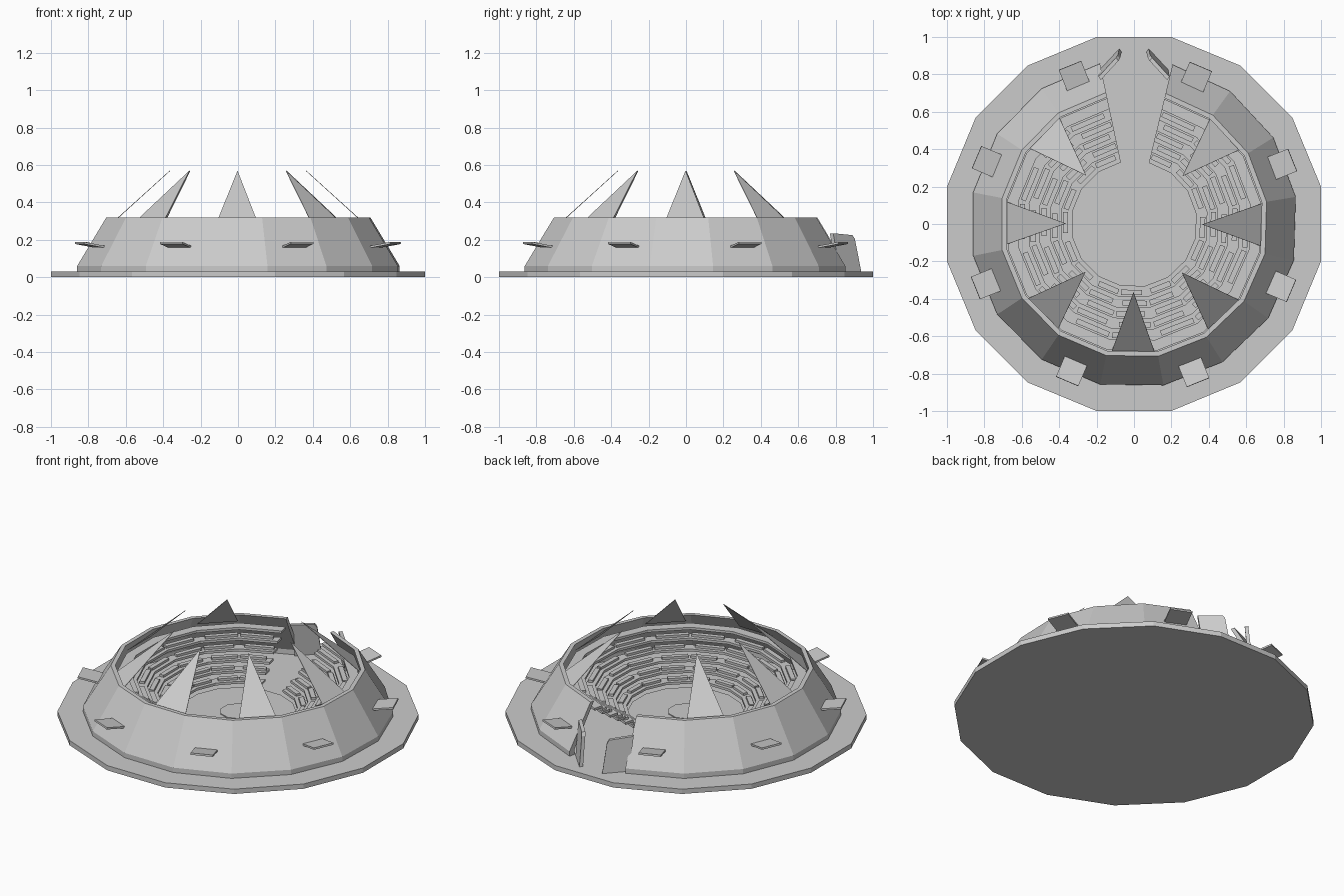
import bpy, bmesh
from math import sin, cos, pi, radians
from mathutils import Matrix, Vector

if "Cube" in bpy.data.objects:
    bpy.data.objects.remove(bpy.data.objects["Cube"])

GAP = radians(12.8)                      # half of the entrance opening (at +y)
SEGS = 15
A0 = pi / 2 + GAP - radians(.8)
STEP = (2 * pi - 2 * GAP) / SEGS
K = 1 / cos(STEP / 2)                    # flat radius to corner radius


def finish(name, bm):
    bmesh.ops.recalc_face_normals(bm, faces=bm.faces)
    me = bpy.data.meshes.new(name)
    bm.to_mesh(me)
    bm.free()
    ob = bpy.data.objects.new(name, me)
    bpy.context.collection.objects.link(ob)
    return ob


def sweep(bm, profile, angles):
    """Sweep a closed (radius, z) profile through angles, capping the ends."""
    rings = [[bm.verts.new((r * K * cos(a), r * K * sin(a), z)) for r, z in profile]
             for a in angles]
    n = len(profile)
    for p, q in zip(rings, rings[1:]):
        for i in range(n):
            j = (i + 1) % n
            bm.faces.new((p[i], p[j], q[j], q[i]))
    bm.faces.new(rings[0])
    bm.faces.new(rings[-1])


def prism(bm, pts, offset):
    """Solid made from a flat outline pushed along an offset."""
    a = [bm.verts.new(p) for p in pts]
    b = [bm.verts.new(Vector(p) + offset) for p in pts]
    bm.faces.new(a)
    bm.faces.new(b)
    for i in range(len(a)):
        j = (i + 1) % len(a)
        bm.faces.new((a[i], a[j], b[j], b[i]))


def disc(name, sides, flat, z0, z1):
    bm = bmesh.new()
    r = flat / cos(pi / sides)
    pts = [(r * cos(2 * pi * (i + .5) / sides), r * sin(2 * pi * (i + .5) / sides), z0)
           for i in range(sides)]
    prism(bm, pts, Vector((0, 0, z1 - z0)))
    return finish(name, bm)


# ground slab, arena floor and centre spot
disc("base_slab", 16, 1.0, 0, .03)
disc("arena_floor", 16, .325, 0, .036)
disc("centre_spot", 10, .098, .03, .042)

# thin sloping outer shell, open at the back
angles = [A0 + STEP * i for i in range(SEGS + 1)]
bm = bmesh.new()
sweep(bm, [(.86, 0), (.86, .06), (.705, .318), (.68, .318), (.825, .06), (.825, 0)], angles)
finish("outer_shell", bm)

# open seating tiers: thin ring slabs one above the other
TIERS, R0, DR, Z0, DZ = 6, .33, .0575, .03, .04
bm = bmesh.new()
for t in range(TIERS):
    r, z = R0 + DR * t, Z0 + DZ * (t + 1)
    sweep(bm, [(r, z - .015), (r, z), (r + DR, z), (r + DR, z - .015)], angles)
finish("seating_tiers", bm)

# bench blocks on the lower tiers
bm = bmesh.new()
for t in range(TIERS - 1):
    r, z = R0 + DR * t + .022, Z0 + DZ * (t + 1)
    for s in range(SEGS):
        lo, hi = (.03, .85) if (t + s) % 2 else (.15, .97)
        p = Vector((cos(angles[s]), sin(angles[s]), 0))
        q = Vector((cos(angles[s + 1]), sin(angles[s + 1]), 0))
        out = ((p + q) / 2).normalized()
        a, b = (p.lerp(q, f) * r * K for f in (lo, hi))
        up = Vector((0, 0, z - .002))
        prism(bm, [a + up, b + up, b + out * .028 + up, a + out * .028 + up],
              Vector((0, 0, .016)))
finish("bench_blocks", bm)

# seven thin triangular sails leaning in over the seats
bm = bmesh.new()
for k in range(8):
    if k == 2:
        continue
    rot = Matrix.Rotation(k * pi / 4 - radians(.4), 4, 'Z')
    pts = [rot @ Vector(v) for v in ((.685, -.115, .28), (.685, .115, .28), (.365, 0, .57))]
    prism(bm, pts, rot @ Vector((-.002, 0, -.002)))
finish("roof_sails", bm)

# eight tilted canopy plates around the outer wall
bm = bmesh.new()
for k in range(8):
    m = (Matrix.Rotation(radians(22 + 45 * k), 4, 'Z')
         @ Matrix.Translation((.85, 0, .172))
         @ Matrix.Rotation(radians(-10), 4, 'Y')
         @ Matrix.Diagonal((.13, .13, .011, 1)))
    bmesh.ops.create_cube(bm, size=1, matrix=m)
finish("canopy_plates", bm)

# leaning wing walls at the entrance
bm = bmesh.new()
inner, outer = Vector((.172, .81, 0)), Vector((.065, .925, 0))
for side in (1, -1):
    pts = []
    for s, z in ((0, 0), (0, .235), (.88, .225), (.96, .205), (1, 0)):
        p = inner.lerp(outer, s) + Vector((.006, -.04, 0)) * (z / .23)
        pts.append(Vector((p.x * side, p.y, z)))
    prism(bm, pts, Vector((.012 * side, .018, 0)))
finish("entrance_wings", bm)
